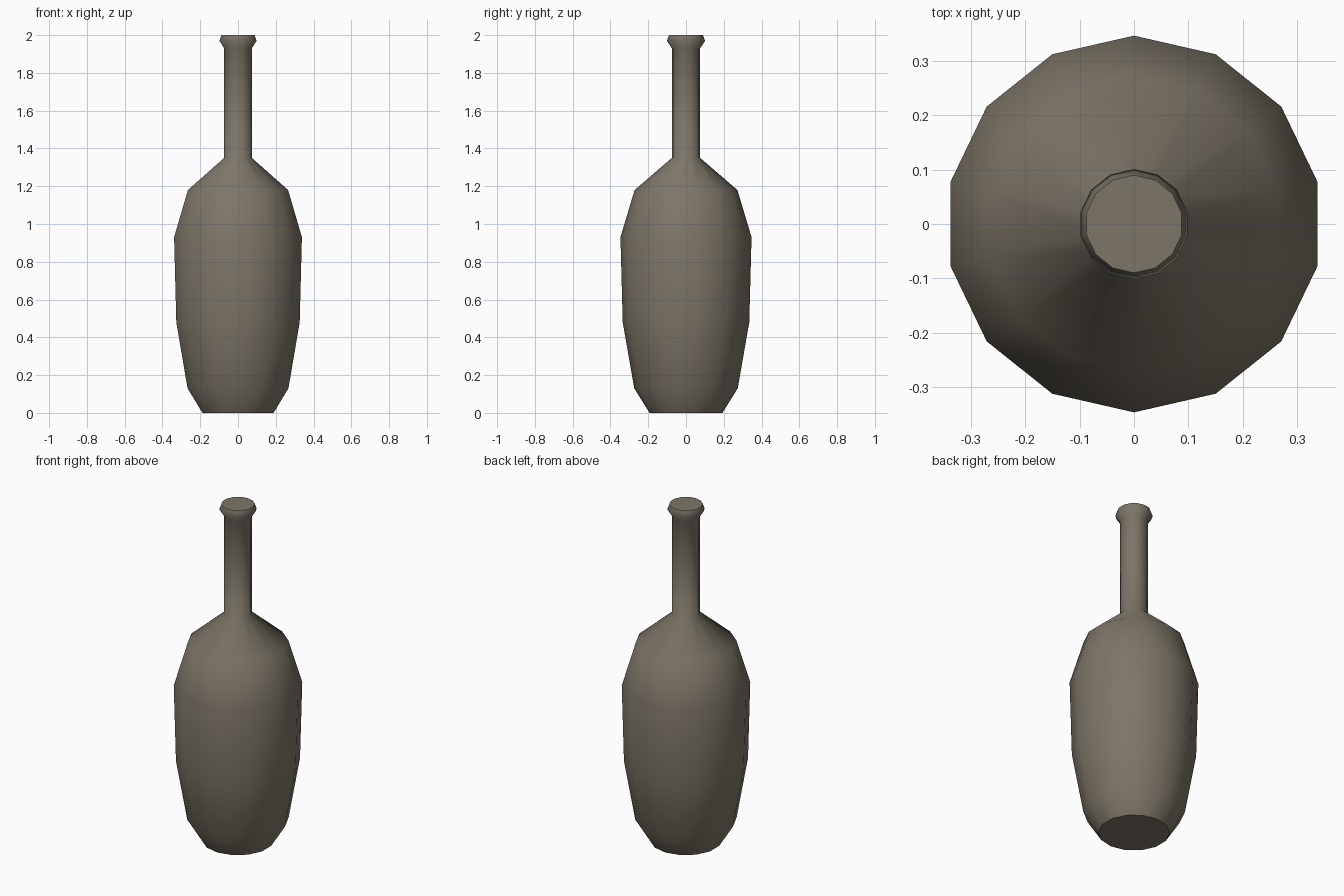
import bpy, bmesh, math

cube = bpy.data.objects.get("Cube")
if cube:
    bpy.data.objects.remove(cube, do_unlink=True)

SIDES = 14
# (radius, height) from base to lip
PROFILE = [(0.193, 0), (0.274, 0.13), (0.335, 0.48), (0.347, 0.93), (0.272, 1.18),
           (0.075, 1.35), (0.075, 1.93), (0.101, 1.97), (0.09, 2.0)]

# Brown-grey clay
clay = bpy.data.materials.new("brown_grey_clay")
clay.use_nodes = True
colour = (0.205, 0.178, 0.136, 1)
clay.diffuse_color = colour
clay.node_tree.nodes["Principled BSDF"].inputs["Base Color"].default_value = colour

# Bottle body: one ring of vertices per profile point, joined by quads
bm = bmesh.new()
rings = []
for radius, height in PROFILE:
    ring = []
    for i in range(SIDES):
        a = math.tau * i / SIDES + math.pi / 2
        ring.append(bm.verts.new((radius * math.cos(a), radius * math.sin(a), height)))
    rings.append(ring)
for low, high in zip(rings, rings[1:]):
    for i in range(SIDES):
        j = (i + 1) % SIDES
        bm.faces.new((low[i], low[j], high[j], high[i])).smooth = True

# Flat base and closed top with crisp rims
for cap in (bm.faces.new(rings[0][::-1]), bm.faces.new(rings[-1])):
    cap.smooth = False
    for edge in cap.edges:
        edge.smooth = False

mesh = bpy.data.meshes.new("bottle")
bm.to_mesh(mesh)
bm.free()
mesh.materials.append(clay)
bottle = bpy.data.objects.new("bottle", mesh)
bpy.context.collection.objects.link(bottle)
